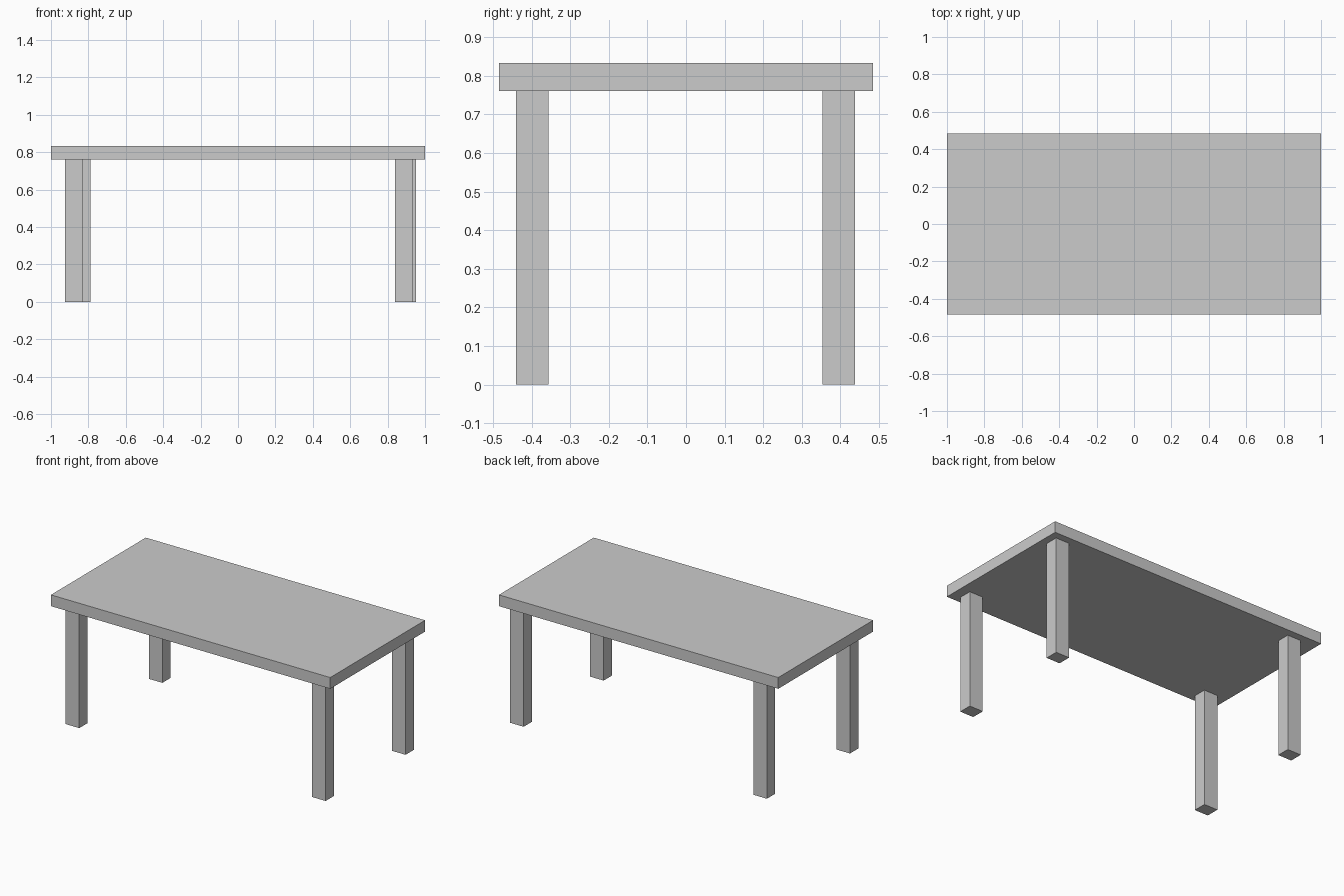
import bpy

if "Cube" in bpy.data.objects:
    bpy.data.objects.remove(bpy.data.objects["Cube"])


def box(name, lo, hi):
    """Axis-aligned box between two corners."""
    bpy.ops.mesh.primitive_cube_add(size=1, location=[(a + b) / 2 for a, b in zip(lo, hi)])
    ob = bpy.context.object
    ob.name = name
    ob.scale = [b - a for a, b in zip(lo, hi)]
    bpy.ops.object.transform_apply(location=False, rotation=False, scale=True)
    return ob


LEG_X, LEG_Y = 0.097, 0.085
UNDERSIDE, TOP = 0.76, 0.833

# Slab top
box("table_top", (-1, -0.485, UNDERSIDE), (1, 0.485, TOP))

# Four square legs, slightly unevenly placed: (min x, min y)
legs = {
    "front_left_leg": (-0.925, -0.441),
    "front_right_leg": (0.839, -0.441),
    "back_left_leg": (-0.886, 0.353),
    "back_right_leg": (0.856, 0.353),
}
for name, (x, y) in legs.items():
    box(name, (x, y, 0), (x + LEG_X, y + LEG_Y, UNDERSIDE))
